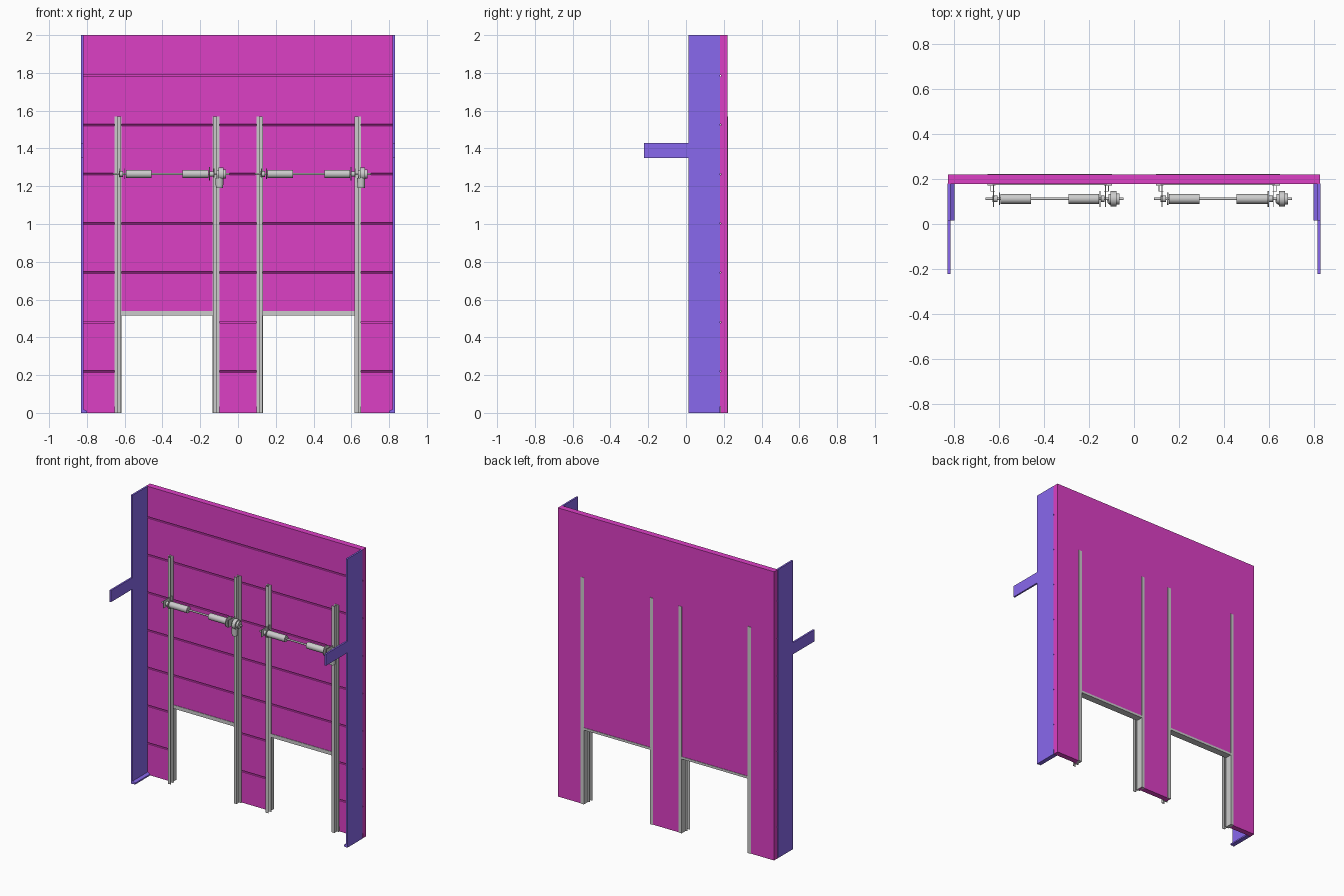
import bpy, bmesh, math
from mathutils import Matrix

if "Cube" in bpy.data.objects:
    bpy.data.objects.remove(bpy.data.objects["Cube"])


def material(name, rgb):
    m = bpy.data.materials.new(name)
    m.diffuse_color = (*rgb, 1)
    m.use_nodes = True
    m.node_tree.nodes["Principled BSDF"].inputs["Base Color"].default_value = m.diffuse_color
    return m


MAGENTA = material("magenta", (0.72, 0.05, 0.56))
BLUE = material("blue", (0.25, 0.14, 0.85))


def finish(name, bm, mat=None, smooth=False):
    bmesh.ops.recalc_face_normals(bm, faces=bm.faces)
    me = bpy.data.meshes.new(name)
    bm.to_mesh(me)
    bm.free()
    ob = bpy.data.objects.new(name, me)
    bpy.context.collection.objects.link(ob)
    if mat:
        me.materials.append(mat)
    if smooth:
        bpy.ops.object.select_all(action='DESELECT')
        ob.select_set(True)
        bpy.context.view_layer.objects.active = ob
        bpy.ops.object.shade_smooth_by_angle(angle=math.radians(35))
    return ob


def prism(name, pts, to3d, vec, mat=None):
    """Extrude a closed 2D profile along vec."""
    bm = bmesh.new()
    f = bm.faces.new([bm.verts.new(to3d(*p)) for p in pts])
    r = bmesh.ops.extrude_face_region(bm, geom=[f])
    bmesh.ops.translate(bm, vec=vec,
                        verts=[v for v in r['geom'] if isinstance(v, bmesh.types.BMVert)])
    return finish(name, bm, mat)


def box(name, x, y, z, mat=None):
    x, y, z = sorted(x), sorted(y), sorted(z)
    return prism(name, [(x[0], y[0]), (x[1], y[0]), (x[1], y[1]), (x[0], y[1])],
                 lambda a, b: (a, b, z[0]), (0, 0, z[1] - z[0]), mat)


def rods(name, parts, y, z, seg=24):
    """Coaxial cylinders along x; parts are (x0, x1, radius)."""
    bm = bmesh.new()
    for x0, x1, r in parts:
        m = Matrix.Translation(((x0 + x1) / 2, y, z)) @ Matrix.Rotation(math.pi / 2, 4, 'Y')
        bmesh.ops.create_cone(bm, cap_ends=True, segments=seg, radius1=r, radius2=r,
                              depth=x1 - x0, matrix=m)
    return finish(name, bm, None, True)


FRONT, BACK = 0.178, 0.22
DOORS = (-0.376, 0.374)
GROOVES = (0.22, 0.48, 0.743, 1.003, 1.264, 1.525, 1.785)

# Wall panel: grooved front profile extruded across the width
prof = [(BACK, 2), (BACK, 0), (FRONT + 0.004, 0), (FRONT + 0.004, 0.035), (FRONT, 0.035)]
for g in GROOVES:
    prof += [(FRONT, g - 0.005), (FRONT + 0.008, g - 0.003),
             (FRONT + 0.008, g + 0.003), (FRONT, g + 0.005)]
prof.append((FRONT, 2))
panel = prism("wall_panel", prof, lambda y, z: (-0.829, y, z), (1.658, 0, 0), MAGENTA)

# Cut the two door openings
for c in DOORS:
    cutter = box("opening_cutter", (c - 0.256, c + 0.256), (0.1, 0.3), (-0.1, 0.53))
    mod = panel.modifiers.new("opening", 'BOOLEAN')
    mod.operation = 'DIFFERENCE'
    mod.solver = 'EXACT'
    mod.object = cutter
    bpy.context.view_layer.objects.active = panel
    bpy.ops.object.modifier_apply(modifier=mod.name)
    bpy.data.objects.remove(cutter)

# Blue side cheeks with arm and foot
for s, side in ((-1, "left"), (1, "right")):
    prism(side + "_side_plate",
          [(0.18, 0), (0.18, 2), (0.013, 2), (0.013, 1.43), (-0.222, 1.43),
           (-0.222, 1.35), (0.013, 1.35), (0.013, 0)],
          lambda y, z: (s * 0.83, y, z), (-s * 0.012, 0, 0), BLUE)
    prism(side + "_foot", [(0.818, 0), (0.80, 0), (0.80, 0.01), (0.818, 0.02)],
          lambda x, z: (s * x, 0.016, z), (0, 0.162, 0), BLUE)

AY, AZ = 0.112, 1.265
for c, tag in zip(DOORS, ("left", "right")):
    # Door frame: jambs, guide rails and lintel
    for s in (-1, 1):
        box(tag + "_door_jamb", (c + s * 0.253, c + s * 0.277), (0.175, 0.2235), (0, 1.57))
        t = 0.003
        rail = [(0.277, 0.1755), (0.277, 0.1725), (0.264, 0.1725), (0.264, 0.145),
                (0.243, 0.145), (0.243, 0.148), (0.261, 0.148), (0.261, 0.1725),
                (0.242, 0.1725), (0.242, 0.1755)]
        prism(tag + "_guide_rail", rail, lambda x, y: (c + s * x, y, 0), (0, 0, 1.57))
    box(tag + "_lintel_front", (c - 0.253, c + 0.253), (0.1745, 0.1785), (0.515, 0.54))
    box(tag + "_lintel_base", (c - 0.253, c + 0.253), (0.1785, 0.2235), (0.515, 0.531))

    # Shaft and two spring drums
    rods(tag + "_shaft", [(c - 0.285, c + 0.33, 0.006)], AY, AZ, 12)
    for a, b in ((-0.218, -0.082), (0.083, 0.22)):
        rods(tag + "_drum", [(c + a, c + b, 0.022)], AY, AZ)
    rods(tag + "_end_discs", [(c - 0.226, c - 0.221, 0.028), (c + 0.222, c + 0.227, 0.036),
                              (c - 0.255, c - 0.232, 0.015), (c + 0.228, c + 0.245, 0.014)],
         AY, AZ)
    # Bearing plates carrying the shaft from the rails
    for x in (-0.252, 0.247):
        box(tag + "_bearing_plate", (c + x, c + x + 0.004), (0.075, 0.172), (1.245, 1.295))
    # Gear housing and hanging motor
    rods(tag + "_gearbox", [(c + 0.262, c + 0.272, 0.022), (c + 0.272, c + 0.298, 0.034),
                            (c + 0.298, c + 0.312, 0.024)], AY, AZ, 16)
    box(tag + "_motor_neck", (c + 0.264, c + 0.294), (0.095, 0.128), (1.235, 1.262))
    bm = bmesh.new()
    bmesh.ops.create_cone(bm, cap_ends=True, segments=16, radius1=0.019, radius2=0.022,
                          depth=0.055, matrix=Matrix.Translation((c + 0.278, 0.105, 1.217)))
    finish(tag + "_motor", bm, None, True)
